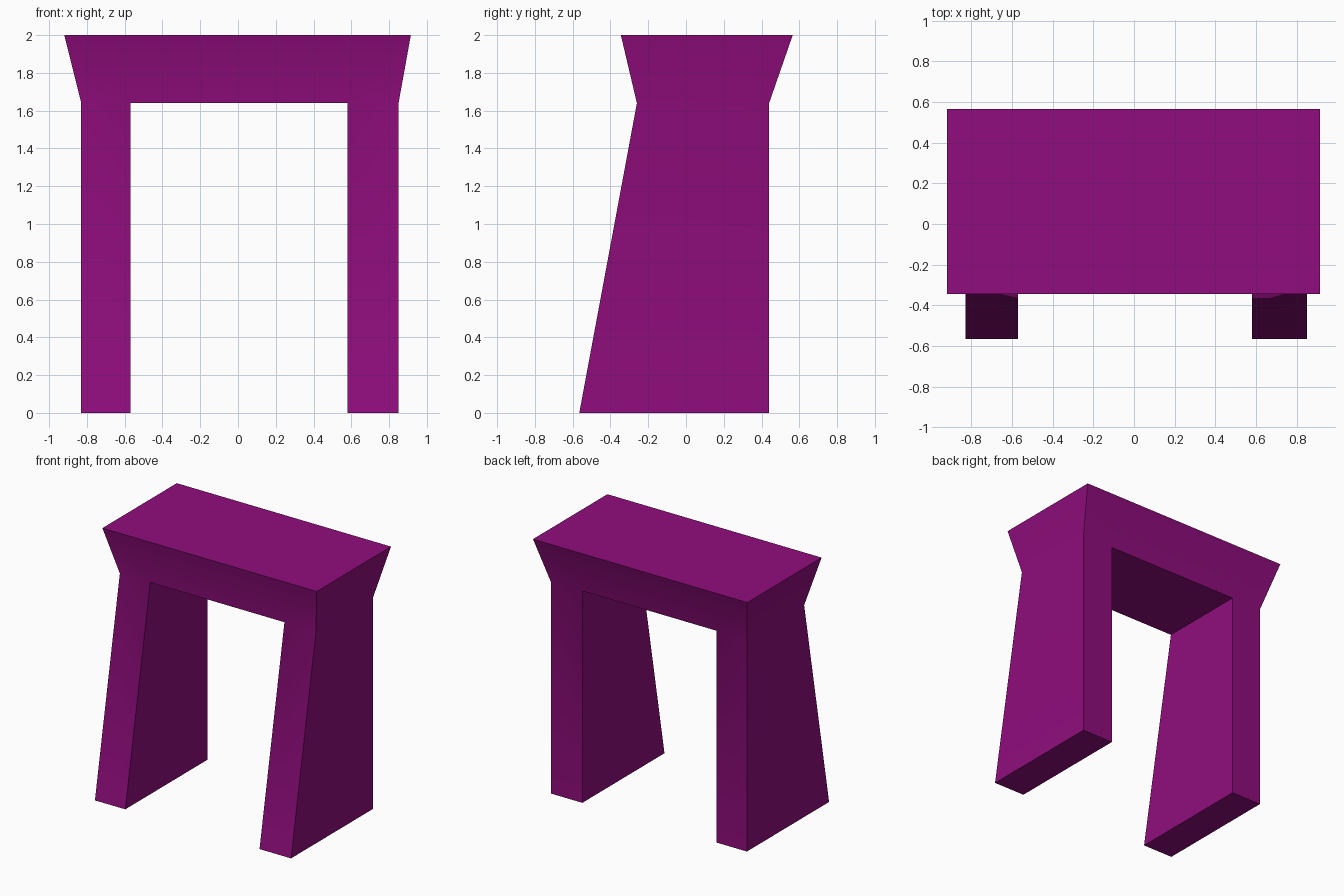
import bpy, bmesh, math

cube = bpy.data.objects.get("Cube")
if cube:
    bpy.data.objects.remove(cube, do_unlink=True)

purple = bpy.data.materials.new("deep magenta purple")
purple.use_nodes = True
colour = (0.28, 0.004, 0.205, 1)
purple.diffuse_color = colour
purple.node_tree.nodes["Principled BSDF"].inputs["Base Color"].default_value = colour

TOP_Z, NECK_Z = 2.0, 1.64
LEG_X = [(-0.83, -0.57), (0.58, 0.85)]
NECK_FRONT, BACK, FOOT_FRONT = -0.26, 0.44, -0.565

bm = bmesh.new()


def row(xs, y, z):
    return [bm.verts.new((x, y, z)) for x in xs]


# Flared slab: its underside is divided where the legs meet it
xs = [x for pair in LEG_X for x in pair]
front = row(xs, NECK_FRONT, NECK_Z)
back = row(xs, BACK, NECK_Z)
top_front = row((-0.92, 0.915), -0.345, TOP_Z)
top_back = row((-0.92, 0.915), 0.565, TOP_Z)
bm.faces.new(top_front + top_back[::-1])
bm.faces.new(front + top_front[::-1])
bm.faces.new(back[::-1] + top_back)
for i, j in ((0, 0), (-1, 1)):
    bm.faces.new((front[i], top_front[j], top_back[j], back[i]))
strips = [bm.faces.new((front[i], back[i], back[i + 1], front[i + 1]))
          for i in range(3)]

# Legs: extrude the outer strips down, sloping the front edge forward
for strip in (strips[0], strips[2]):
    foot = bmesh.ops.extrude_discrete_faces(bm, faces=[strip])["faces"][0]
    for v in foot.verts:
        v.co.z = 0
        if v.co.y < 0:
            v.co.y = FOOT_FRONT

bmesh.ops.remove_doubles(bm, verts=bm.verts[:], dist=0.001)
bmesh.ops.recalc_face_normals(bm, faces=bm.faces[:])
mesh = bpy.data.meshes.new("stool_body")
bm.to_mesh(mesh)
bm.free()
mesh.materials.append(purple)
stool = bpy.data.objects.new("stool_body", mesh)
bpy.context.collection.objects.link(stool)

# Soft creases between slab and legs, sharp corners elsewhere
bpy.context.view_layer.objects.active = stool
stool.select_set(True)
bpy.ops.object.shade_smooth_by_angle(angle=math.radians(30))
